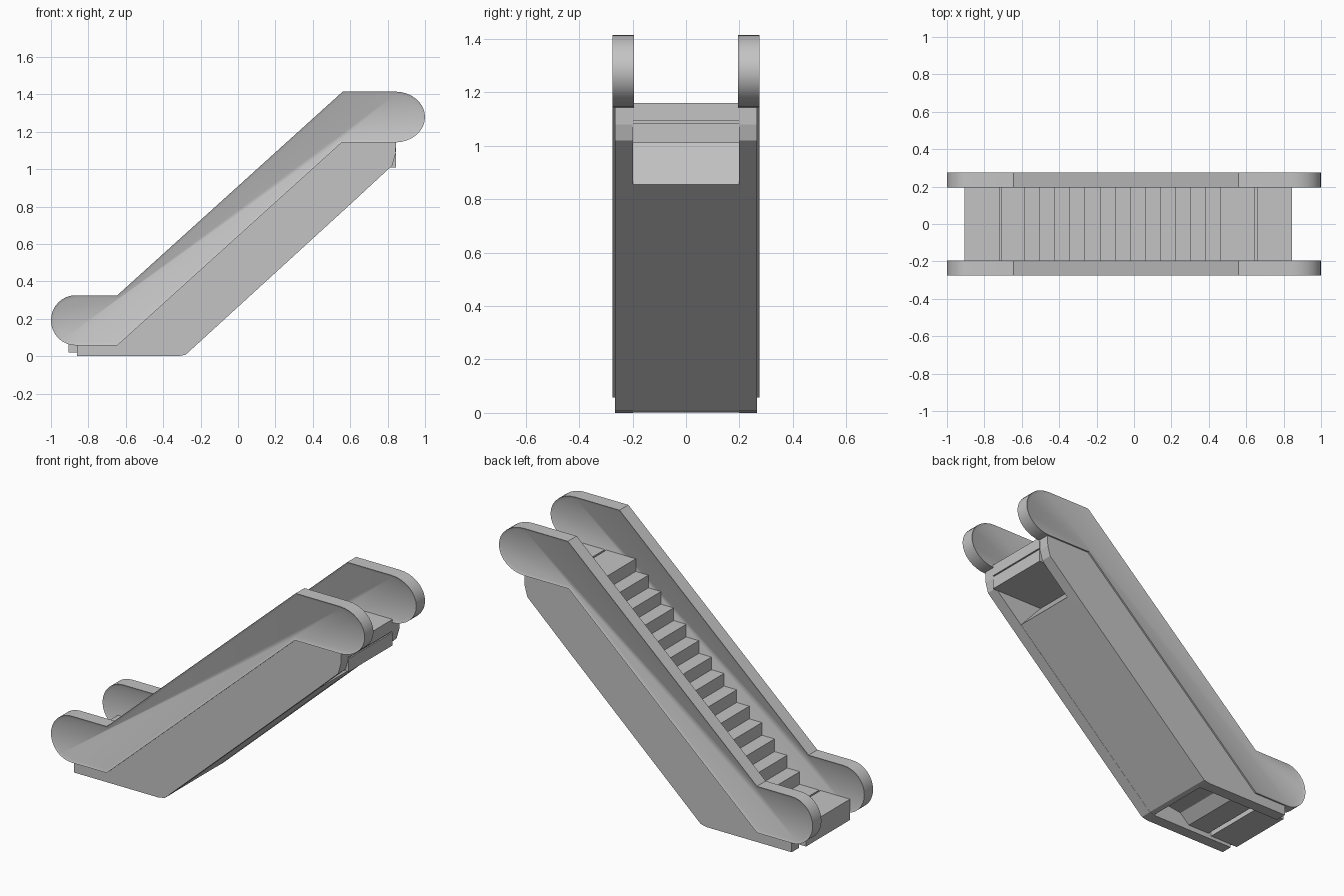
import bpy, bmesh, math

if "Cube" in bpy.data.objects:
    bpy.data.objects.remove(bpy.data.objects["Cube"])

grey = bpy.data.materials.new("brushed grey")
grey.diffuse_color = (0.55, 0.55, 0.55, 1)
grey.use_nodes = True
grey.node_tree.nodes["Principled BSDF"].inputs["Base Color"].default_value = grey.diffuse_color


def prism(name, profile, y0, y1, inset=0.0, depth=0.0):
    """Extrude an (x, z) outline from y0 to y1; optionally recess both side faces."""
    bm = bmesh.new()
    face = bm.faces.new([bm.verts.new((x, y0, z)) for x, z in profile])
    ext = bmesh.ops.extrude_face_region(bm, geom=[face])
    verts = [v for v in ext["geom"] if isinstance(v, bmesh.types.BMVert)]
    bmesh.ops.translate(bm, verts=verts, vec=(0, y1 - y0, 0))
    bmesh.ops.recalc_face_normals(bm, faces=bm.faces)
    if inset:
        for f in [f for f in bm.faces if abs(f.normal.y) > 0.9]:
            bmesh.ops.inset_region(bm, faces=[f], thickness=inset, use_even_offset=True)
            bmesh.ops.translate(bm, verts=list(f.verts), vec=f.normal * -depth)
    mesh = bpy.data.meshes.new(name)
    bm.to_mesh(mesh)
    bm.free()
    mesh.materials.append(grey)
    ob = bpy.data.objects.new(name, mesh)
    bpy.context.collection.objects.link(ob)
    return ob


def arc(cx, cz, rx, rz, a0, a1, n=16):
    return [(cx + rx * math.cos(math.radians(a0 + (a1 - a0) * i / n)),
             cz + rz * math.sin(math.radians(a0 + (a1 - a0) * i / n)))
            for i in range(n + 1)]


# Balustrade outline: rounded newel ends joined by a sloping run
rail = arc(-0.868, 0.192, 0.132, 0.134, 270, 90)
rail += [(-0.645, 0.326), (0.56, 1.415)]
rail += arc(0.84, 1.279, 0.16, 0.136, 90, -90)
rail += [(0.555, 1.143), (-0.645, 0.058)]

# Truss side plate below each balustrade
skirt = [(-0.86, 0.0), (-0.32, 0.0), (-0.28, 0.008), (0.60, 0.812),
         (0.825, 1.02), (0.842, 1.08), (0.845, 1.15), (0.555, 1.15),
         (-0.645, 0.065), (-0.86, 0.065)]

for side, label in ((-1, "front"), (1, "back")):
    ob = prism(label + "_balustrade", rail, side * 0.195, side * 0.275, 0.015, 0.007)
    bpy.ops.object.select_all(action='DESELECT')
    ob.select_set(True)
    bpy.context.view_layer.objects.active = ob
    bpy.ops.object.shade_smooth_by_angle(angle=math.radians(30))
    prism(label + "_truss_side", skirt, side * 0.198, side * 0.266)

# Underside: lower pit, sloping soffit, and notch beneath the upper landing
core = [(-0.905, 0.02), (-0.72, 0.02), (-0.72, 0.07), (-0.70, 0.07), (-0.70, 0.03),
        (-0.56, 0.03), (-0.50, 0.085), (-0.40, 0.10), (-0.31, 0.002), (-0.28, 0.009),
        (0.645, 0.855), (0.505, 1.01), (0.845, 1.01)]
# Upper landing with comb-plate grooves
core += [(0.845, 1.085), (0.837, 1.085), (0.837, 1.093), (0.845, 1.093), (0.845, 1.16),
         (0.658, 1.16), (0.658, 1.145), (0.648, 1.145), (0.648, 1.16)]
# Steps, top to bottom
STEPS = 14
X0, X1, Z0, Z1 = -0.585, 0.46, 0.14, 1.16
run, rise = (X1 - X0) / (STEPS - 1), (Z1 - Z0) / STEPS
for i in range(STEPS):
    x, z = X1 - i * run, Z1 - i * rise
    core += [(x, z), (x, z - rise)]
# Lower landing
core += [(-0.708, 0.14), (-0.708, 0.125), (-0.718, 0.125), (-0.718, 0.14), (-0.905, 0.14)]
prism("steps_and_landings", core, -0.2, 0.2)
